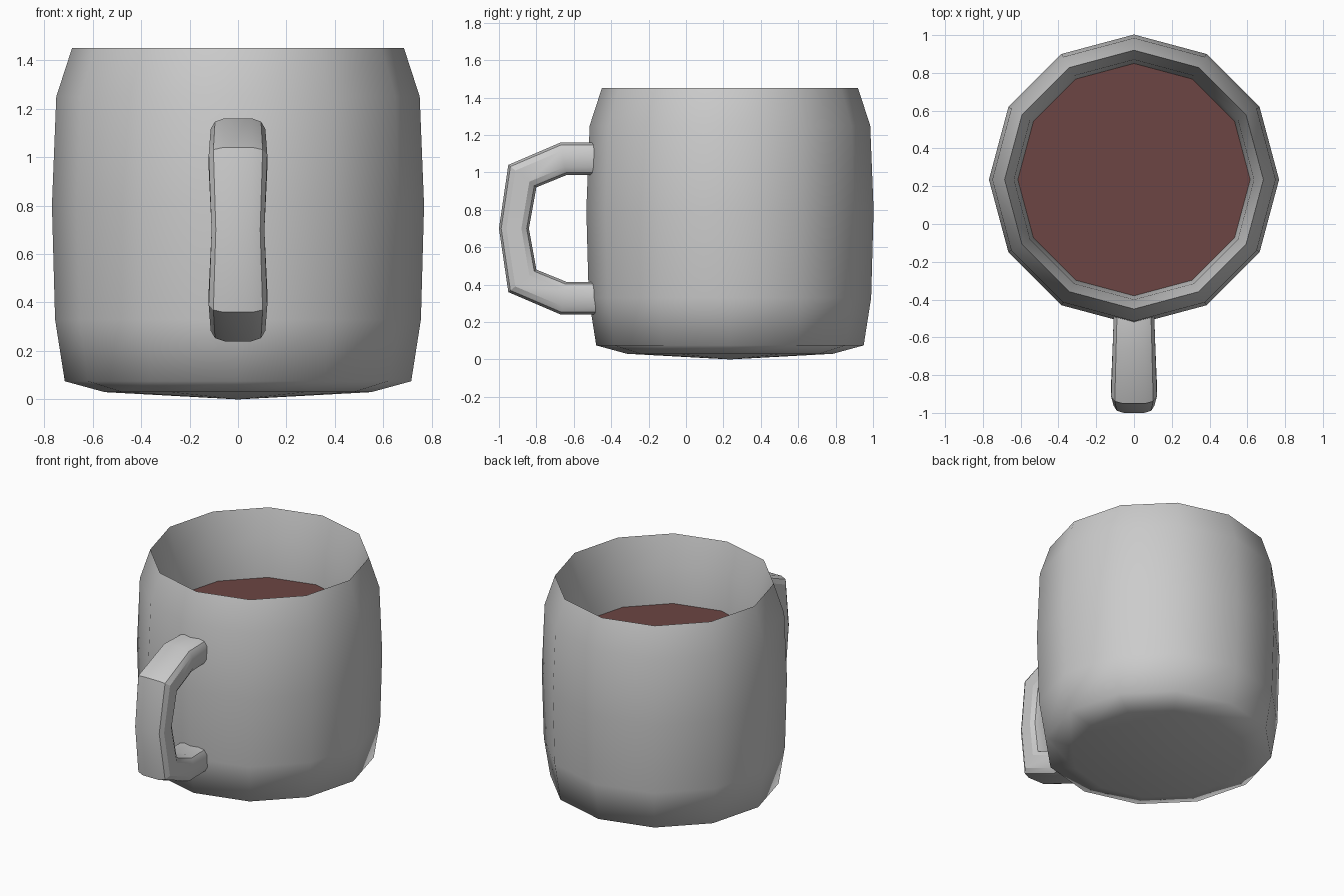
import bpy, bmesh, math
from mathutils import Vector

if "Cube" in bpy.data.objects:
    bpy.data.objects.remove(bpy.data.objects["Cube"])

CY = 0.235   # cup axis
SIDES = 12


def finish(name, bm, angle=None, color=None):
    bmesh.ops.recalc_face_normals(bm, faces=bm.faces)
    me = bpy.data.meshes.new(name)
    bm.to_mesh(me)
    bm.free()
    ob = bpy.data.objects.new(name, me)
    bpy.context.collection.objects.link(ob)
    if angle:
        bpy.ops.object.select_all(action='DESELECT')
        ob.select_set(True)
        bpy.context.view_layer.objects.active = ob
        bpy.ops.object.shade_smooth_by_angle(angle=math.radians(angle))
    if color:
        mat = bpy.data.materials.new(name + "_material")
        mat.diffuse_color = color
        mat.use_nodes = True
        mat.node_tree.nodes["Principled BSDF"].inputs["Base Color"].default_value = mat.diffuse_color
        me.materials.append(mat)
    return ob


def bridge(bm, rings):
    for a, b in zip(rings, rings[1:]):
        n = len(a)
        for i in range(n):
            bm.faces.new((a[i], a[(i + 1) % n], b[(i + 1) % n], b[i]))


def circle(bm, r, z):
    steps = [2 * math.pi * i / SIDES for i in range(SIDES)]
    return [bm.verts.new((r * math.cos(a), CY + r * math.sin(a), z)) for a in steps]


def fan(bm, ring, z):
    c = bm.verts.new((0, CY, z))
    for i in range(len(ring)):
        bm.faces.new((ring[i], ring[(i + 1) % len(ring)], c))


# Cup: outer wall, sharp rim, inner wall and floor
profile = [(0.55, 0.03), (0.715, 0.075), (0.755, 0.33), (0.768, 0.8), (0.75, 1.25),
           (0.685, 1.45), (0.635, 1.25), (0.615, 1.0), (0.61, 0.33), (0.57, 0.17)]
bm = bmesh.new()
rings = [circle(bm, r, z) for r, z in profile]
bridge(bm, rings)
fan(bm, rings[0], 0.0)
fan(bm, rings[-1], 0.13)
finish("cup", bm, 70)

# Drink: flat disc inside the cup
bm = bmesh.new()
bm.faces.new(circle(bm, 0.615, 1.0))
finish("drink", bm, color=(0.15, 0.06, 0.056, 1))

# Handle: rounded section swept between outer and inner side curves (y, z, half width)
outer = [(-0.45, 1.16), (-0.67, 1.16), (-0.95, 1.04), (-1.0, 0.70)]
inner = [(-0.45, 0.985), (-0.64, 0.985), (-0.80, 0.92), (-0.84, 0.70)]
width = [0.106, 0.113, 0.121, 0.109]
outer += [(y, 1.4 - z) for y, z in outer[-2::-1]]
inner += [(y, 1.4 - z) for y, z in inner[-2::-1]]
width += width[-2::-1]
quarter = [(0.5, 1.0), (0.84, 0.85), (1.0, 0.5)]
section = (quarter + [(x, -t) for x, t in quarter[::-1]]
           + [(-x, -t) for x, t in quarter] + [(-x, t) for x, t in quarter[::-1]])
bm = bmesh.new()
rings = []
for o, i, w in zip(outer, inner, width):
    vo, vi = Vector((0, *o)), Vector((0, *i))
    mid, half = (vo + vi) / 2, (vo - vi) / 2
    rings.append([bm.verts.new(mid + half * t + Vector((w * x, 0, 0))) for x, t in section])
bridge(bm, rings)
bm.faces.new(rings[0])
bm.faces.new(rings[-1])
finish("handle", bm, 30)
